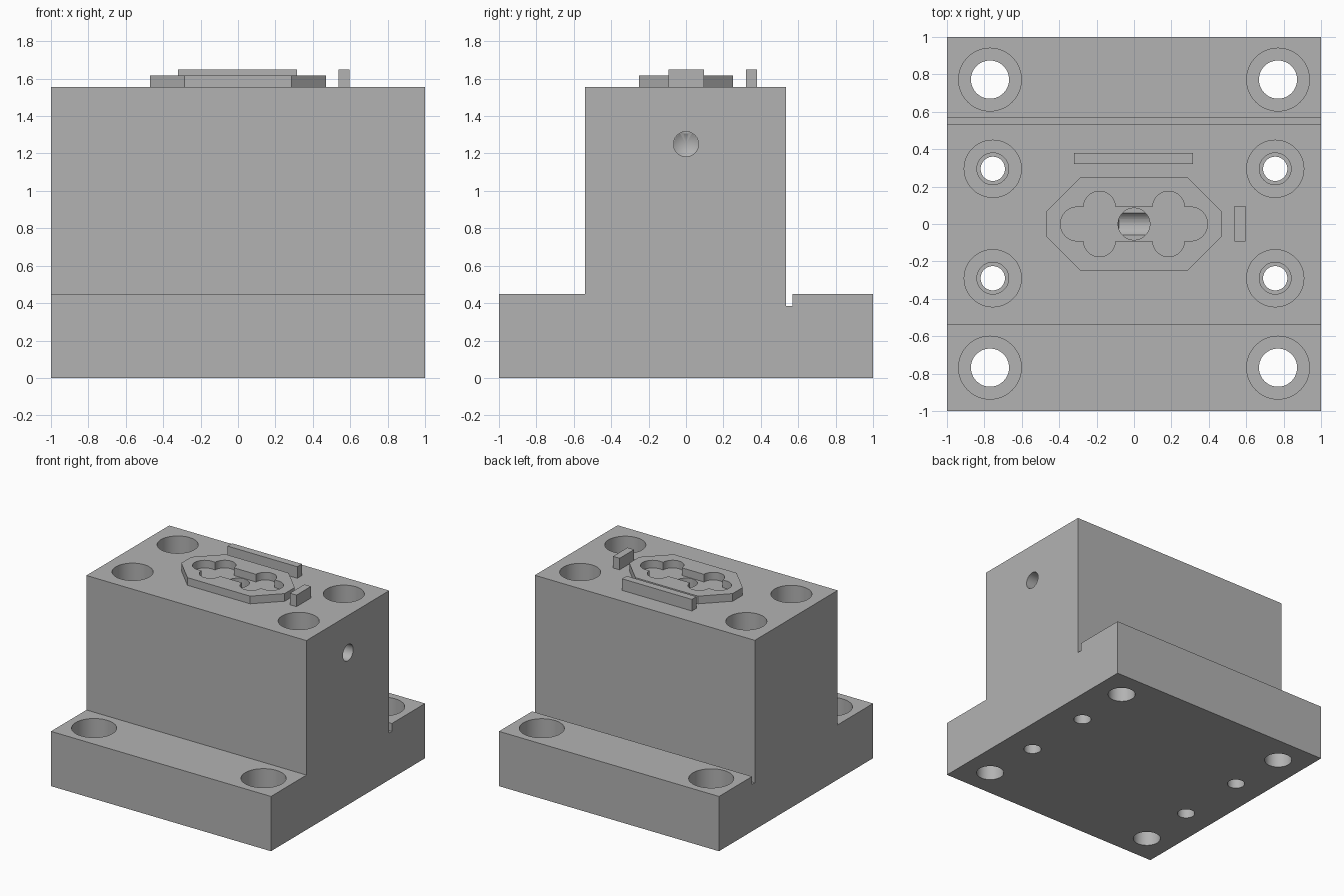
import bpy
import bmesh
import math
from mathutils import Matrix, Vector

if "Cube" in bpy.data.objects:
    bpy.data.objects.remove(bpy.data.objects["Cube"], do_unlink=True)

steel = bpy.data.materials.new("plain_grey")
steel.use_nodes = True
grey = (0.45, 0.45, 0.45, 1)
steel.diffuse_color = grey
steel.node_tree.nodes["Principled BSDF"].inputs["Base Color"].default_value = grey

TOP = 1.555      # top face of the raised block
BASE = 0.45      # top face of the flanges


def finish(name, bm):
    bmesh.ops.recalc_face_normals(bm, faces=bm.faces)
    mesh = bpy.data.meshes.new(name)
    bm.to_mesh(mesh)
    bm.free()
    mesh.materials.append(steel)
    ob = bpy.data.objects.new(name, mesh)
    bpy.context.collection.objects.link(ob)
    return ob


def extrude(name, points, offset):
    bm = bmesh.new()
    face = bm.faces.new([bm.verts.new(p) for p in points])
    out = bmesh.ops.extrude_face_region(bm, geom=[face])
    moved = [v for v in out["geom"] if isinstance(v, bmesh.types.BMVert)]
    bmesh.ops.translate(bm, verts=moved, vec=offset)
    return finish(name, bm)


def box(name, x0, x1, y0, y1, z0, z1):
    corners = [(x0, y0, z0), (x1, y0, z0), (x1, y1, z0), (x0, y1, z0)]
    return extrude(name, corners, (0, 0, z1 - z0))


def rod(name, start, end, r1, r2=None):
    """Cylinder or cone between two points."""
    a, b = Vector(start), Vector(end)
    turn = (b - a).to_track_quat("Z", "Y").to_matrix().to_4x4()
    bm = bmesh.new()
    bmesh.ops.create_cone(bm, cap_ends=True, segments=48, radius1=r1,
                          radius2=r1 if r2 is None else r2, depth=(b - a).length,
                          matrix=Matrix.Translation((a + b) / 2) @ turn)
    return finish(name, bm)


def drill(x, y, z0, z1, r):
    return rod("cutter", (x, y, z0), (x, y, z1), r)


def cut(target, cutters):
    bpy.context.view_layer.objects.active = target
    for c in cutters:
        c.hide_render = True
        mod = target.modifiers.new("cut", "BOOLEAN")
        mod.operation = "DIFFERENCE"
        mod.solver = "EXACT"
        mod.object = c
        bpy.ops.object.modifier_apply(modifier=mod.name)
        bpy.data.objects.remove(c, do_unlink=True)
    bpy.ops.object.select_all(action="DESELECT")
    target.select_set(True)
    bpy.ops.object.shade_smooth_by_angle(angle=math.radians(30))


# Flanged body with a relief groove behind the raised block
profile = [(-1, 0), (1, 0), (1, BASE), (0.57, BASE), (0.57, 0.385), (0.535, 0.385),
           (0.535, TOP), (-0.54, TOP), (-0.54, BASE), (-1, BASE)]
body = extrude("body", [(-1, y, z) for y, z in profile], (2, 0, 0))

holes = []
for side in (-1, 1):
    # Counterbored flange holes
    for y in (-0.768, 0.772):
        holes.append(drill(side * 0.77, y, 0.24, 0.6, 0.168))
        holes.append(drill(side * 0.77, y, -0.1, 0.3, 0.102))
    # Stepped deep holes through the block
    for y in (-0.29, 0.295):
        holes.append(drill(side * 0.755, y, 1.1, 1.7, 0.153))
        holes.append(drill(side * 0.755, y, 0.45, 1.2, 0.085))
        holes.append(drill(side * 0.755, y, -0.1, 0.5, 0.065))

# Centre port meeting a blind cross hole with a conical end
holes.append(drill(0, 0, 1.22, 1.7, 0.085))
holes.append(rod("cutter", (1.1, 0, 1.25), (-0.08, 0, 1.25), 0.067))
holes.append(rod("cutter", (-0.079, 0, 1.25), (-0.12, 0, 1.25), 0.067, 0))
cut(body, holes)

# Octagonal pad with a lobed opening
octagon = [(-0.47, -0.065), (-0.285, -0.25), (0.285, -0.25), (0.47, -0.065),
           (0.47, 0.065), (0.285, 0.25), (-0.285, 0.25), (-0.47, 0.065)]
pad = extrude("octagonal_pad", [(x, y, TOP) for x, y in octagon], (0, 0, 0.063))
lobes = [box("cutter", -0.3, 0.3, -0.09, 0.09, 1.5, 1.7)]
for side in (-1, 1):
    lobes.append(drill(side * 0.303, 0, 1.5, 1.7, 0.0905))
    for y in (-0.09, 0.09):
        lobes.append(drill(side * 0.185, y, 1.5, 1.7, 0.085))
cut(pad, lobes)

# Raised locating bars
box("rear_bar", -0.32, 0.315, 0.32, 0.38, TOP, 1.65)
box("side_bar", 0.537, 0.597, -0.093, 0.095, TOP, 1.65)
